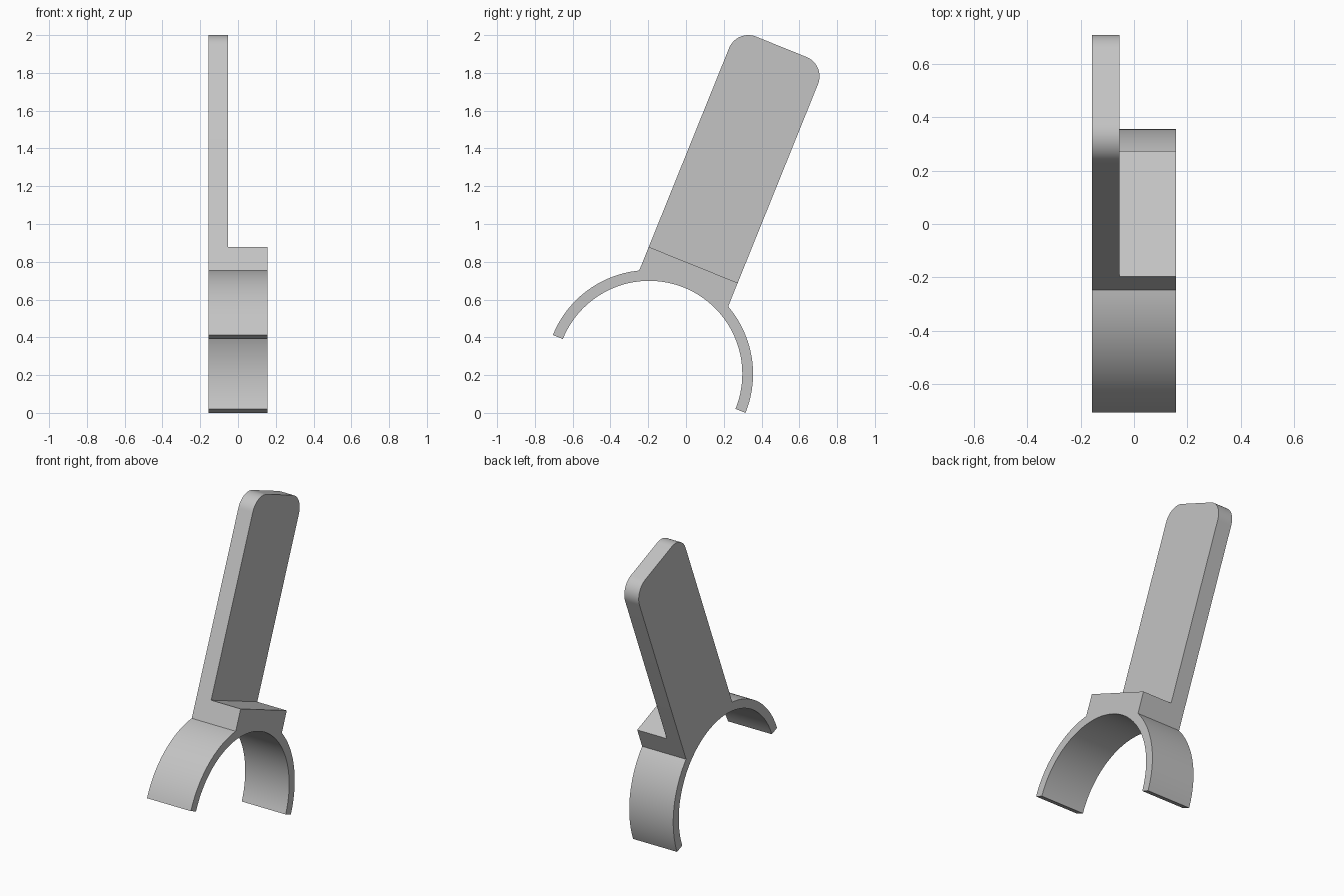
import bpy
import bmesh
from math import acos, cos, pi, radians, sin
from mathutils import Matrix, Vector

cube = bpy.data.objects.get("Cube")
if cube:
    bpy.data.objects.remove(cube, do_unlink=True)

TILT = radians(22)
OUTER, INNER = 0.55, 0.493          # half-ring radii
HALF_W, BLOCK_TOP = 0.254, 0.623    # block half width and height above ring centre
TOP, FILLET = 1.868, 0.11           # plate end and its corner rounding
HALF_X, PLATE_X = 0.157, 0.103      # half depth of clip, plate thickness


def arc(cy, cz, r, start, end, steps):
    angles = [start + (end - start) * i / steps for i in range(steps + 1)]
    return [(cy + r * cos(a), cz + r * sin(a)) for a in angles]


def extrude(bm, faces, depth):
    out = bmesh.ops.extrude_face_region(bm, geom=faces)["geom"]
    verts = [g for g in out if isinstance(g, bmesh.types.BMVert)]
    bmesh.ops.translate(bm, verts=verts, vec=(depth, 0, 0))
    return [g for g in out if isinstance(g, bmesh.types.BMFace)]


bm = bmesh.new()


def add_verts(points):
    return [bm.verts.new((-HALF_X, y, z)) for y, z in points]


# Clip outline: half ring with a block on its crown
meet = acos(HALF_W / OUTER)
right_arc = add_verts(arc(0, 0, OUTER, 0, meet, 28))
corners = add_verts([(HALF_W, BLOCK_TOP), (-HALF_W, BLOCK_TOP)])
left_arc = add_verts(arc(0, 0, OUTER, pi - meet, pi, 28))
inner_arc = add_verts(arc(0, 0, INNER, pi, 0, 72))
clip = bm.faces.new(right_arc + corners + left_arc + inner_arc)

# Plate outline: shares the block's top edge, rounded at the far end
cy, cz = HALF_W - FILLET, TOP - FILLET
rounded = add_verts(arc(cy, cz, FILLET, 0, pi / 2, 16)
                    + arc(-cy, cz, FILLET, pi / 2, pi, 16))
plate = bm.faces.new([corners[1], corners[0]] + rounded)

# Both outlines get the plate thickness, then the clip alone continues
caps = extrude(bm, [clip, plate], PLATE_X)
clip_cap = min(caps, key=lambda f: f.calc_center_median().z)
extrude(bm, [clip_cap], 2 * HALF_X - PLATE_X)
bmesh.ops.recalc_face_normals(bm, faces=bm.faces[:])

# Lean the whole bracket backwards and stand it on the ground
bm.transform(Matrix.Translation(Vector((0, -0.195, OUTER * sin(TILT))))
             @ Matrix.Rotation(-TILT, 4, "X"))

mesh = bpy.data.meshes.new("clip_bracket")
bm.to_mesh(mesh)
bm.free()
bracket = bpy.data.objects.new("clip_bracket", mesh)
bpy.context.collection.objects.link(bracket)

# Plain grey finish
grey = bpy.data.materials.new("light_grey")
grey.use_nodes = True
colour = (0.55, 0.55, 0.55, 1)
grey.diffuse_color = colour
grey.node_tree.nodes["Principled BSDF"].inputs["Base Color"].default_value = colour
mesh.materials.append(grey)

bpy.ops.object.select_all(action="DESELECT")
bracket.select_set(True)
bpy.context.view_layer.objects.active = bracket
bpy.ops.object.shade_smooth_by_angle(angle=radians(25))
